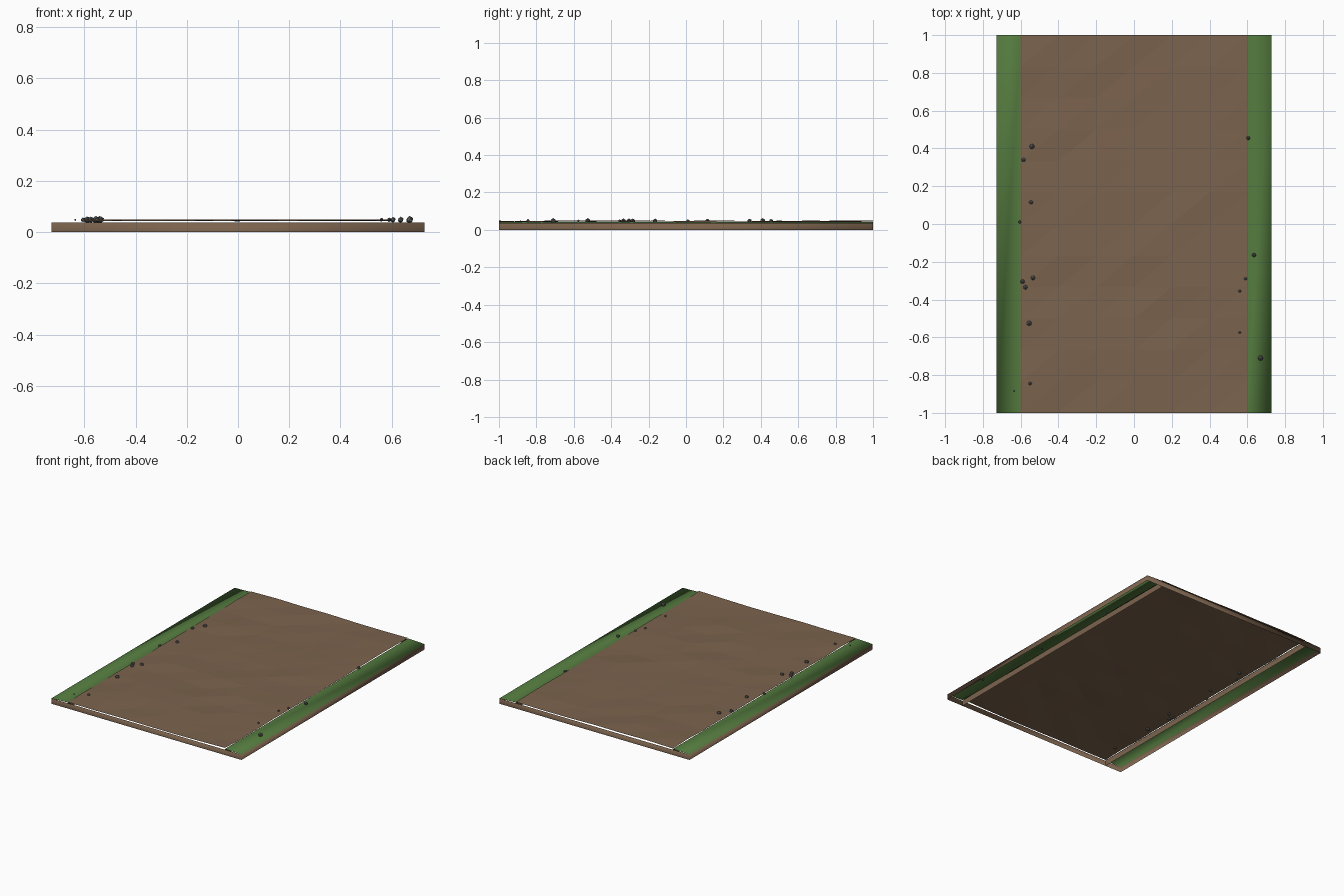
import bpy, bmesh, random
from mathutils import Matrix

if "Cube" in bpy.data.objects:
    bpy.data.objects.remove(bpy.data.objects["Cube"])

random.seed(4)


def material(name, rgb):
    m = bpy.data.materials.new(name)
    m.diffuse_color = (*rgb, 1)
    m.use_nodes = True
    m.node_tree.nodes["Principled BSDF"].inputs["Base Color"].default_value = m.diffuse_color
    return m


DIRT = material("dirt", (0.20, 0.125, 0.075))
GRASS = material("grass", (0.09, 0.20, 0.05))
STONE = material("stone", (0.13, 0.13, 0.13))


def finish(name, bm, mats, smooth=False):
    me = bpy.data.meshes.new(name)
    for f in bm.faces:
        f.smooth = smooth
    bm.to_mesh(me)
    bm.free()
    for m in mats:
        me.materials.append(m)
    ob = bpy.data.objects.new(name, me)
    bpy.context.collection.objects.link(ob)
    return ob


W, L, P = 0.727, 1.0, 0.6      # half width, half length, path half width
H = 0.037                      # skirt height

# Uneven dirt path: a faceted sheet with small bumps
bm = bmesh.new()
NX, NY = 6, 12
rows = [[bm.verts.new((-P + 2 * P * i / NX, -L + 2 * L * j / NY,
                       0.046 + random.uniform(-0.004, 0.004)))
         for i in range(NX + 1)] for j in range(NY + 1)]
for j in range(NY):
    for i in range(NX):
        a, b = rows[j][i], rows[j][i + 1]
        c, d = rows[j + 1][i + 1], rows[j + 1][i]
        bm.faces.new((a, b, c))
        bm.faces.new((a, c, d))
finish("dirt_path", bm, [DIRT])

# Open skirt with grass verges sharing its rounded-looking outer edge
bm = bmesh.new()
corners = [(-W, -L), (W, -L), (W, L), (-W, L)]
low = [bm.verts.new((x, y, 0)) for x, y in corners]
top = [bm.verts.new((x, y, H)) for x, y in corners]
for k in range(4):
    n = (k + 1) % 4
    bm.faces.new((low[k], low[n], top[n], top[k]))
for s, a, b in ((-1, 0, 3), (1, 1, 2)):
    p = bm.verts.new((s * P, -L, 0.042))
    q = bm.verts.new((s * P, L, 0.042))
    f = bm.faces.new((top[a], p, q, top[b]) if s < 0 else (p, top[a], top[b], q))
    f.material_index = 1
finish("skirt_and_verges", bm, [DIRT, GRASS], smooth=True)

# Inner walls under both path edges
for s, side in ((-1, "left"), (1, "right")):
    bm = bmesh.new()
    bm.faces.new([bm.verts.new((s * P, s * y, z))
                  for y, z in ((-L, 0), (L, 0), (L, 0.04), (-L, 0.04))])
    finish(side + "_inner_wall", bm, [DIRT])

# Pebbles scattered along the path edges: x, y, radius
pebbles = [(-.54, .41, .015), (-.585, .34, .012), (-.545, .115, .012),
           (-.605, .01, .009), (-.59, -.305, .013), (-.535, -.285, .013),
           (-.575, -.335, .013), (-.555, -.525, .015), (-.55, -.845, .010),
           (-.635, -.885, .004), (.605, .455, .011), (.635, -.165, .012),
           (.59, -.29, .009), (.56, -.355, .008), (.56, -.575, .007),
           (.67, -.71, .015)]
for n, (x, y, r) in enumerate(pebbles):
    bm = bmesh.new()
    bmesh.ops.create_icosphere(bm, subdivisions=1, radius=r,
                               matrix=Matrix.Translation((x, y, 0.048)))
    finish(f"pebble_{n + 1}", bm, [STONE])
